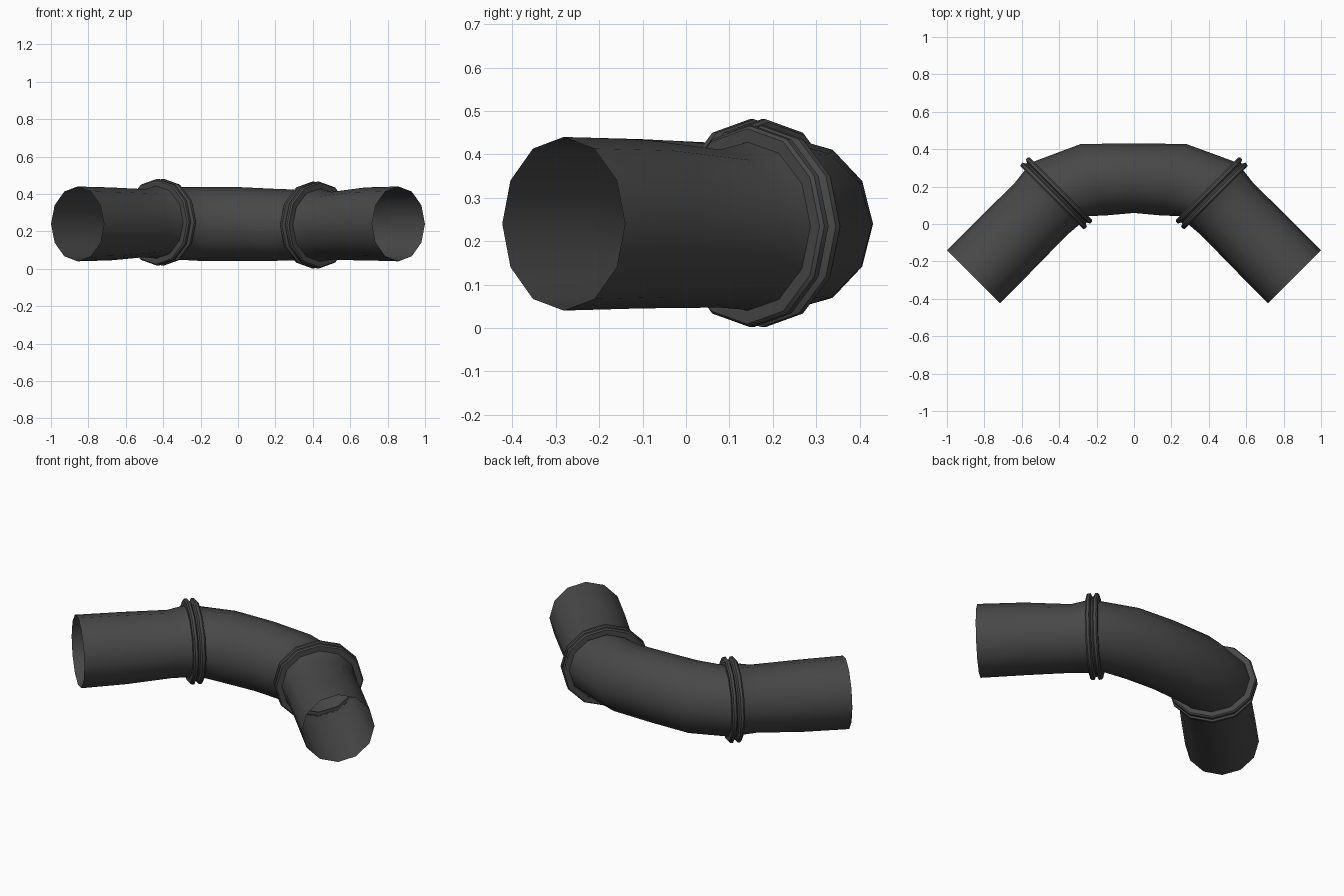
import bpy, bmesh, math
from mathutils import Vector

if "Cube" in bpy.data.objects:
    bpy.data.objects.remove(bpy.data.objects["Cube"])

SIDES = 12
grey = bpy.data.materials.new("dark_grey")
grey.diffuse_color = (0.065, 0.065, 0.065, 1)
grey.use_nodes = True
grey.node_tree.nodes["Principled BSDF"].inputs["Base Color"].default_value = grey.diffuse_color


def ring(x, y, z, ang, rh, rv):
    """Elliptical section centred at x, y, z, facing along angle ang in plan."""
    a = math.radians(ang)
    side = Vector((-math.sin(a), math.cos(a), 0))
    return [Vector((x, y, z)) + side * rh * math.cos(t) + Vector((0, 0, rv * math.sin(t)))
            for t in (2 * math.pi * i / SIDES for i in range(SIDES))]


def skin(name, rings, angle):
    """Open tube through a row of sections."""
    bm = bmesh.new()
    rows = [[bm.verts.new(p) for p in r] for r in rings]
    for a, b in zip(rows, rows[1:]):
        for i in range(SIDES):
            j = (i + 1) % SIDES
            bm.faces.new((a[i], a[j], b[j], b[i]))
    bmesh.ops.recalc_face_normals(bm, faces=bm.faces)
    me = bpy.data.meshes.new(name)
    bm.to_mesh(me)
    bm.free()
    me.materials.append(grey)
    ob = bpy.data.objects.new(name, me)
    bpy.context.collection.objects.link(ob)
    bpy.context.view_layer.objects.active = ob
    ob.select_set(True)
    bpy.ops.object.shade_smooth_by_angle(angle=math.radians(angle))
    ob.select_set(False)


# the worn pipe sags slightly, so the joint heights differ left and right
for word, s, zc in (("left", -1, 0.249), ("right", 1, 0.234)):
    ang = -45 * s
    cx, cy = 0.415 * s, 0.165
    # straight arm, open at its outer end
    skin(word + "_arm", [
        ring(0.858 * s, -0.282, 0.24, ang, 0.2, 0.2),
        ring(0.68 * s, -0.103, 0.24, ang, 0.2, 0.195),
        ring(0.50 * s, 0.078, zc - 0.005, ang, 0.197, 0.182),
        ring(0.445 * s, 0.135, zc, ang, 0.205, 0.192),
        ring(cx, cy, zc, ang, 0.212, 0.205)], 50)
    # double-ribbed collar: (distance along the pipe, radius)
    profile = [(-.034, .205), (-.034, .236), (-.026, .243), (-.012, .243), (-.004, .226),
               (.004, .226), (.012, .243), (.026, .243), (.034, .236), (.034, .205)]
    d = 0.7071
    skin(word + "_collar", [
        ring(cx + s * d * t, cy - d * t, zc, ang, r, r - 0.011)
        for t, r in profile], 35)

# bent middle section
skin("middle_bend", [
    ring(-0.412, 0.172, 0.248, 45, 0.21, 0.195),
    ring(-0.385, 0.19, 0.245, 43, 0.203, 0.193),
    ring(-0.215, 0.237, 0.24, 20, 0.203, 0.197),
    ring(0, 0.245, 0.24, 0, 0.186, 0.197),
    ring(0.21, 0.237, 0.235, -20, 0.203, 0.192),
    ring(0.385, 0.19, 0.234, -43, 0.203, 0.187),
    ring(0.412, 0.172, 0.234, -45, 0.21, 0.19)], 50)
